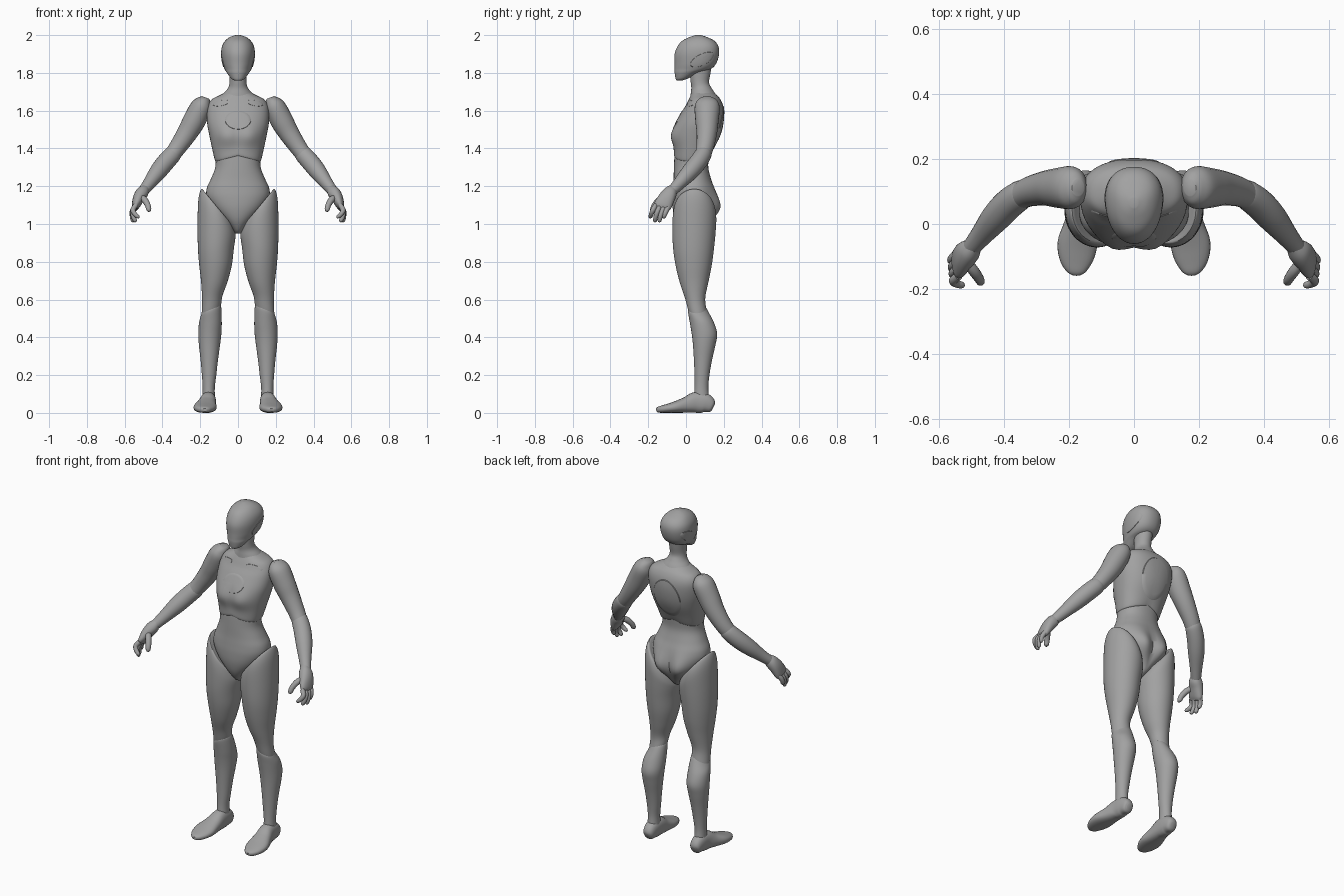
import bpy, bmesh, math
from mathutils import Vector
from mathutils.bvhtree import BVHTree

if "Cube" in bpy.data.objects:
    bpy.data.objects.remove(bpy.data.objects["Cube"])

grey = bpy.data.materials.new("matte grey")
grey.use_nodes = True
colour = (0.36, 0.36, 0.36, 1)
grey.diffuse_color = colour
grey.node_tree.nodes["Principled BSDF"].inputs["Base Color"].default_value = colour


def finish(name, bm, mirror=False):
    """Turn a bmesh into a smooth shaded object, mirrored across x if asked."""
    bmesh.ops.recalc_face_normals(bm, faces=bm.faces)
    me = bpy.data.meshes.new(name)
    bm.to_mesh(me)
    bm.free()
    me.materials.append(grey)
    ob = bpy.data.objects.new(name, me)
    bpy.context.collection.objects.link(ob)
    bpy.ops.object.select_all(action='DESELECT')
    ob.select_set(True)
    bpy.context.view_layer.objects.active = ob
    bpy.ops.object.shade_smooth_by_angle(angle=math.radians(40))
    if mirror:
        m = ob.modifiers.new("mirror", 'MIRROR')
        m.use_mirror_merge = False
    return ob


def spline(rows, steps=5):
    """Catmull-Rom interpolation of rows of numbers."""
    p = [rows[0]] + list(rows) + [rows[-1]]
    out = []
    for i in range(1, len(p) - 2):
        for k in range(steps):
            t = k / steps
            out.append([0.5 * (2 * b + (c - a) * t + (2 * a - 5 * b + 4 * c - d) * t * t
                               + (3 * b - a - 3 * c + d) * t ** 3)
                        for a, b, c, d in zip(p[i - 1], p[i], p[i + 1], p[i + 2])])
    return out + [list(rows[-1])]


def skin(name, rings, mirror):
    """Join rings of points with quads and close both ends."""
    bm = bmesh.new()
    vs = [[bm.verts.new(co) for co in ring] for ring in rings]
    n = len(vs[0])
    for a, b in zip(vs, vs[1:]):
        for i in range(n):
            bm.faces.new((a[i], a[(i + 1) % n], b[(i + 1) % n], b[i]))
    bm.faces.new(vs[0])
    bm.faces.new(vs[-1])
    return finish(name, bm, mirror)


def section(power, n):
    def bend(v):
        return math.copysign(abs(v) ** power, v)
    angles = [2 * math.pi * i / n for i in range(n)]
    return [(bend(math.cos(a)), bend(math.sin(a))) for a in angles]


def stack(name, rows, power=1, taper=0, mirror=False, swell=None):
    """Loft up z. Row: z, centre x, half width, front y, back y, slope, side rise.
    Swell: x, z, width, height, amount of a soft bulge on both sides (amount < 0: front)."""
    rows = [tuple(r) + (0,) * (7 - len(r)) for r in rows]
    rings = []
    for z, cx, rx, yf, yb, slope, rise in spline(rows):
        ring = []
        for c, s in section(power, 48):
            x = cx + rx * c * (1 + taper * s)
            y = (yf + yb) / 2 + (yb - yf) / 2 * s
            h = z + slope * rx * c + rise * abs(c)
            if swell:
                sx, sz, w, t, amount = swell
                facing = max(0, math.copysign(s, s * amount))
                y += amount * facing * math.exp(-((abs(x) - sx) / w) ** 2 - ((h - sz) / t) ** 2)
            ring.append((x, y, h))
        rings.append(ring)
    return skin(name, rings, mirror)


def tube(name, rows, ref, power=1, n=24):
    """Mirrored loft along a path. Row: x, y, z, radius along ref, radius across."""
    rows = spline(rows)
    pts = [Vector(r[:3]) for r in rows]
    rings = []
    for i, r in enumerate(rows):
        t = (pts[min(i + 1, len(pts) - 1)] - pts[max(i - 1, 0)]).normalized()
        u = Vector(ref)
        u = (u - t * u.dot(t)).normalized()
        v = t.cross(u)
        ring = [pts[i] + u * r[3] * c + v * r[4] * s for c, s in section(power, n)]
        rings.append([(q.x, q.y, max(q.z, 0)) for q in ring])
    return skin(name, rings, True)


def plate(name, target, centre, right, up, ru, rv, mirror=False, lift=0.002):
    """Thin oval plate laid on the target, cast from outside."""
    me = target.data
    tree = BVHTree.FromPolygons([v.co for v in me.vertices],
                                [tuple(p.vertices) for p in me.polygons])
    right, up, centre = Vector(right).normalized(), Vector(up).normalized(), Vector(centre)
    out = right.cross(up)
    bm = bmesh.new()

    def drop(rad, a, h):
        start = centre + right * ru * rad * math.cos(a) + up * rv * rad * math.sin(a)
        hit = tree.ray_cast(start + out, -out)[0]
        return bm.verts.new((hit or start) + out * h)
    mid = drop(0, 0, lift)
    prev = None
    for rad, h in ((0.25, lift), (0.5, lift), (0.75, lift), (0.95, lift), (1, -lift)):
        ring = [drop(rad, 2 * math.pi * i / 40, h) for i in range(40)]
        for i in range(40):
            j = (i + 1) % 40
            if prev:
                bm.faces.new((prev[i], ring[i], ring[j], prev[j]))
            else:
                bm.faces.new((mid, ring[i], ring[j]))
        prev = ring
    return finish(name, bm, mirror)


# Head and neck
head = stack("head", [
    (1.76, 0, 0.018, -0.05, -0.02), (1.77, 0, 0.036, -0.055, 0.01), (1.8, 0, 0.058, -0.06, 0.07),
    (1.82, 0, 0.07, -0.06, 0.13), (1.85, 0, 0.081, -0.06, 0.16), (1.9, 0, 0.088, -0.06, 0.175),
    (1.94, 0, 0.084, -0.045, 0.172), (1.97, 0, 0.067, -0.02, 0.15), (1.99, 0, 0.042, 0.02, 0.11),
    (2.0, 0, 0.012, 0.05, 0.08)], power=0.92, taper=0.12)
plate("ear_panel", head, (0, 0.085, 1.87), (0, 1, 0.5), (0, -0.5, 1), 0.07, 0.03, mirror=True)
stack("neck", [
    (1.64, 0, 0.12, 0.02, 0.18), (1.69, 0, 0.078, 0.025, 0.155), (1.72, 0, 0.053, 0.028, 0.135),
    (1.75, 0, 0.045, 0.025, 0.122), (1.8, 0, 0.046, 0.02, 0.13), (1.86, 0, 0.05, 0.02, 0.14)])

# Torso
chest = stack("chest", [
    (1.36, 0, 0.115, -0.058, 0.12, 0, -0.03), (1.37, 0, 0.123, -0.064, 0.128, 0, -0.03),
    (1.41, 0, 0.137, -0.064, 0.15, 0, -0.01), (1.47, 0, 0.152, -0.068, 0.18),
    (1.53, 0, 0.163, -0.055, 0.195), (1.59, 0, 0.165, -0.025, 0.2), (1.63, 0, 0.158, 0.0, 0.195),
    (1.66, 0, 0.138, 0.015, 0.182), (1.68, 0, 0.1, 0.025, 0.165), (1.7, 0, 0.06, 0.035, 0.14)],
    power=0.88, swell=(0.065, 1.465, 0.055, 0.055, -0.018))
plate("chest_disc", chest, (0, 0, 1.55), (1, 0, 0), (0, 0, 1), 0.07, 0.05)
plate("back_plate", chest, (0, 0, 1.51), (-1, 0, 0), (0, 0, 1), 0.09, 0.12, lift=0.003)
plate("collar_plate", chest, (0.09, 0, 1.64), (1, 0, -0.2), (0.2, 0, 1), 0.045, 0.015, mirror=True)
stack("waist_and_pelvis", [
    (0.95, 0, 0.015, 0.0, 0.07), (0.97, 0, 0.03, -0.025, 0.1), (1.02, 0, 0.075, -0.055, 0.125),
    (1.08, 0, 0.132, -0.07, 0.145), (1.14, 0, 0.165, -0.073, 0.15), (1.19, 0, 0.165, -0.07, 0.146),
    (1.24, 0, 0.143, -0.066, 0.132), (1.3, 0, 0.12, -0.064, 0.118), (1.36, 0, 0.119, -0.061, 0.122),
    (1.42, 0, 0.12, -0.055, 0.13)], power=0.9, swell=(0.075, 1.08, 0.065, 0.085, 0.05))

# Legs
stack("thigh", [
    (1.08, 0.108, 0.068, -0.045, 0.125, 1.3), (1.085, 0.108, 0.086, -0.06, 0.148, 1.15),
    (1.04, 0.112, 0.098, -0.07, 0.16, 0.9), (0.96, 0.114, 0.1, -0.072, 0.157, 0.35),
    (0.87, 0.117, 0.095, -0.068, 0.148), (0.78, 0.119, 0.086, -0.055, 0.136),
    (0.69, 0.126, 0.069, -0.033, 0.118), (0.61, 0.136, 0.054, -0.006, 0.102, -0.2),
    (0.55, 0.141, 0.051, 0.01, 0.108, -0.4), (0.5, 0.145, 0.046, 0.025, 0.12, -0.4)], mirror=True)
stack("shin", [
    (0.555, 0.142, 0.046, 0.015, 0.106, -0.4), (0.54, 0.142, 0.053, 0.01, 0.115, -0.4),
    (0.48, 0.146, 0.06, 0.02, 0.147), (0.42, 0.149, 0.061, 0.03, 0.165),
    (0.36, 0.151, 0.056, 0.037, 0.156), (0.28, 0.152, 0.046, 0.042, 0.138),
    (0.2, 0.153, 0.038, 0.045, 0.124), (0.13, 0.155, 0.032, 0.045, 0.118),
    (0.06, 0.155, 0.034, 0.04, 0.125)], mirror=True)
tube("foot", [
    (0.155, 0.145, 0.03, 0.015, 0.02), (0.155, 0.135, 0.035, 0.03, 0.035),
    (0.156, 0.1, 0.052, 0.038, 0.052), (0.158, 0.05, 0.055, 0.042, 0.055),
    (0.165, 0.0, 0.042, 0.05, 0.042), (0.174, -0.06, 0.03, 0.061, 0.03),
    (0.177, -0.11, 0.022, 0.052, 0.022), (0.177, -0.145, 0.017, 0.031, 0.016),
    (0.177, -0.158, 0.015, 0.012, 0.008)], (1, 0, 0), power=0.85)

# Arms
tube("upper_arm", [
    (0.172, 0.112, 1.67, 0.025, 0.02), (0.178, 0.112, 1.655, 0.05, 0.036),
    (0.195, 0.112, 1.62, 0.066, 0.056), (0.23, 0.111, 1.55, 0.062, 0.06),
    (0.27, 0.11, 1.48, 0.054, 0.054), (0.32, 0.1, 1.405, 0.046, 0.046),
    (0.36, 0.082, 1.35, 0.04, 0.042)], (0, 1, 0))
tube("forearm", [
    (0.33, 0.098, 1.385, 0.035, 0.038), (0.345, 0.092, 1.37, 0.044, 0.046),
    (0.385, 0.062, 1.325, 0.047, 0.048), (0.425, 0.02, 1.275, 0.045, 0.045),
    (0.47, -0.035, 1.215, 0.034, 0.034), (0.505, -0.078, 1.17, 0.027, 0.027)], (0, 1, 0))

# Hands
tube("palm", [
    (0.492, -0.066, 1.19, 0.024, 0.022), (0.506, -0.082, 1.168, 0.036, 0.033),
    (0.524, -0.1, 1.14, 0.043, 0.031), (0.54, -0.122, 1.1, 0.047, 0.022),
    (0.545, -0.13, 1.08, 0.038, 0.012)], (0, 1, 0), power=0.9)


def finger(name, pts, r):
    rows = [(*p, r * k, r * k) for p, k in zip(pts, (1, 1.05, 0.95, 0.8, 0.3))]
    tube(name, rows, (1, 0, 0), n=14)


for i, name in enumerate(("index", "middle", "ring", "little")):
    y = -0.16 + 0.024 * i
    low = (1.03, 1.01, 1.01, 1.03)[i]
    tip = (0.53, 0.545, 0.556, 0.56)[i]
    drop = 1.1 - low
    finger(name + "_finger", [
        (0.54, y, 1.1), (0.556, y - 0.014, 1.1 - 0.35 * drop),
        ((tip + 0.565) / 2, y - 0.023, 1.1 - 0.65 * drop), (tip, y - 0.028, low + 0.008),
        (tip - 0.003, y - 0.029, low)], 0.013)
finger("thumb", [
    (0.518, -0.112, 1.145), (0.495, -0.142, 1.128), (0.478, -0.166, 1.1),
    (0.472, -0.178, 1.075), (0.471, -0.18, 1.065)], 0.016)
